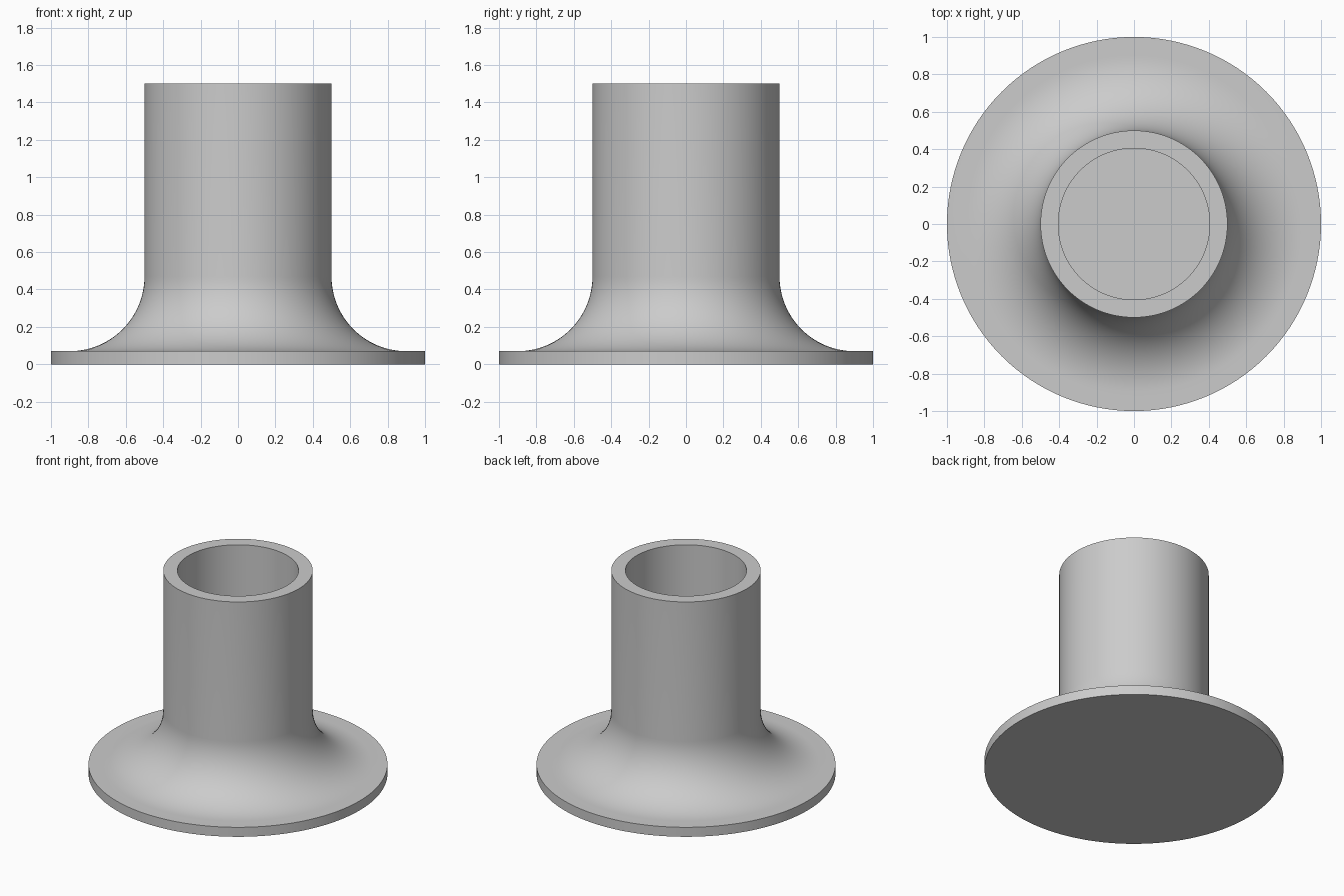
import bpy, bmesh
from math import sin, cos, pi, radians

cube = bpy.data.objects.get("Cube")
if cube:
    bpy.data.objects.remove(cube, do_unlink=True)

SEGMENTS = 128
BASE_R, BASE_TOP = 1.0, 0.07
TUBE_R, BORE_R, HEIGHT = 0.5, 0.405, 1.5
FILLET = 0.4


def make_material(name, value):
    mat = bpy.data.materials.new(name)
    mat.use_nodes = True
    colour = (value, value, value, 1)
    mat.diffuse_color = colour
    mat.node_tree.nodes["Principled BSDF"].inputs["Base Color"].default_value = colour
    return mat


def lathe(name, profile, material):
    """Spin an (r, z) profile around the z axis into a closed solid."""
    bm = bmesh.new()
    verts = [bm.verts.new((r, 0, z)) for r, z in profile]
    edges = [bm.edges.new(pair) for pair in zip(verts, verts[1:])]
    bmesh.ops.spin(bm, geom=verts + edges, cent=(0, 0, 0), axis=(0, 0, 1),
                   angle=2 * pi, steps=SEGMENTS)
    bmesh.ops.remove_doubles(bm, verts=bm.verts, dist=0.0005)
    bmesh.ops.recalc_face_normals(bm, faces=bm.faces)
    mesh = bpy.data.meshes.new(name)
    bm.to_mesh(mesh)
    bm.free()
    mesh.materials.append(material)
    obj = bpy.data.objects.new(name, mesh)
    bpy.context.collection.objects.link(obj)
    bpy.ops.object.select_all(action='DESELECT')
    obj.select_set(True)
    bpy.context.view_layer.objects.active = obj
    bpy.ops.object.shade_smooth_by_angle(angle=radians(30))
    return obj


# Concave fillet from the flange up into the tube wall
fillet = []
for i in range(25):
    a = pi / 2 * i / 24
    fillet.append((TUBE_R + FILLET * (1 - sin(a)),
                   BASE_TOP + FILLET * (1 - cos(a))))

# Underside, flange rim, fillet, tube wall, lip, bore and bore floor
profile = [(0, 0), (BASE_R, 0), (BASE_R, BASE_TOP)] + fillet + [
    (TUBE_R, HEIGHT), (BORE_R, HEIGHT), (BORE_R, BASE_TOP), (0, BASE_TOP)]

lathe("flanged_tube", profile, make_material("light grey", 0.6))
